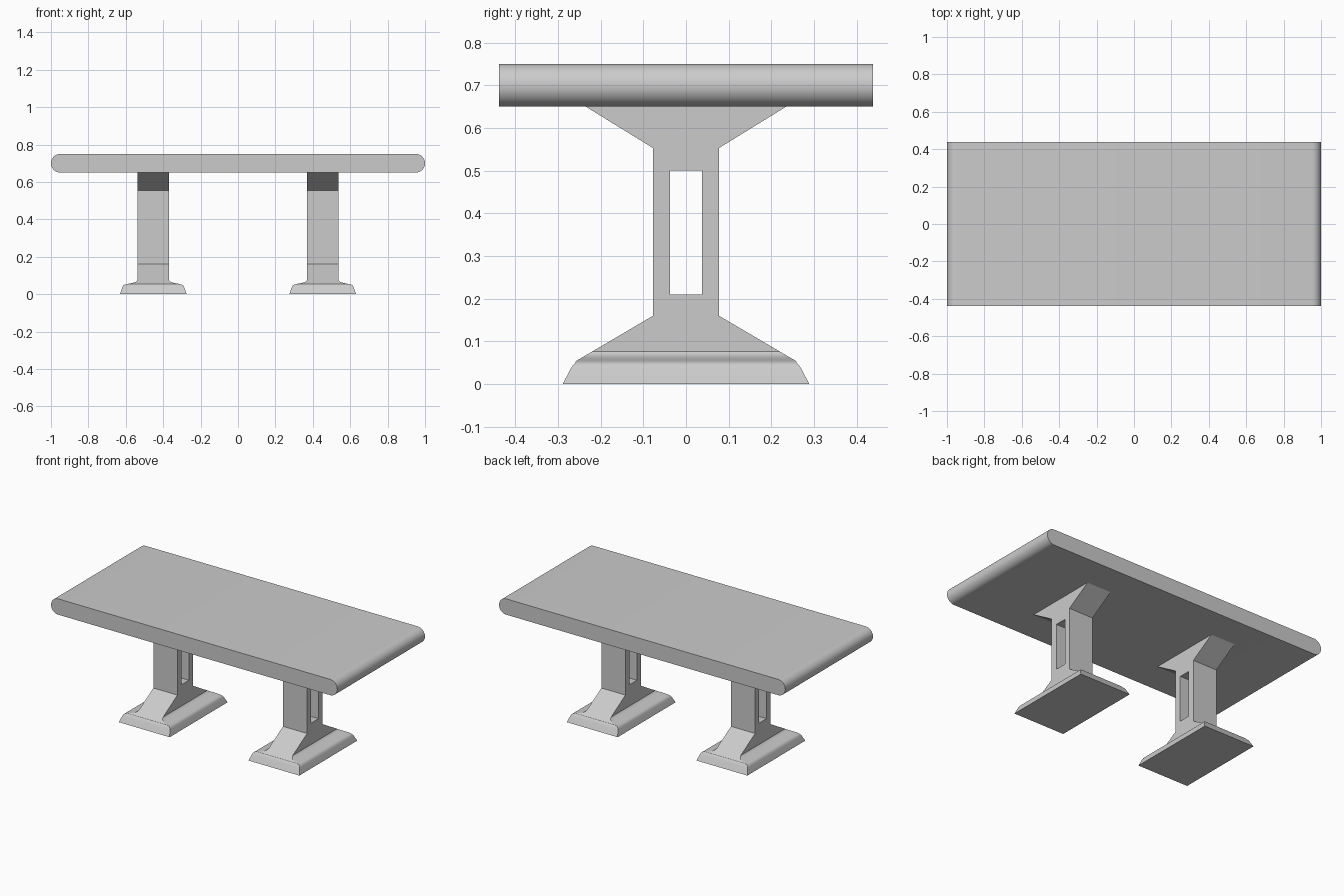
import bpy, bmesh, math

if "Cube" in bpy.data.objects:
    bpy.data.objects.remove(bpy.data.objects["Cube"])

def finish(name, bm):
    bmesh.ops.recalc_face_normals(bm, faces=bm.faces)
    mesh = bpy.data.meshes.new(name)
    bm.to_mesh(mesh)
    bm.free()
    ob = bpy.data.objects.new(name, mesh)
    bpy.context.collection.objects.link(ob)
    return ob

def smooth(ob, angle=30):
    bpy.ops.object.select_all(action='DESELECT')
    ob.select_set(True)
    bpy.context.view_layer.objects.active = ob
    bpy.ops.object.shade_smooth_by_angle(angle=math.radians(angle))

def loft(name, cx, levels):
    """Stack of centred rectangles: (z, half x, half y)."""
    bm = bmesh.new()
    rings = [[bm.verts.new((cx + sx * hx, sy * hy, z))
              for sx, sy in ((-1, -1), (1, -1), (1, 1), (-1, 1))]
             for z, hx, hy in levels]
    for a, b in zip(rings, rings[1:]):
        for i in range(4):
            j = (i + 1) % 4
            bm.faces.new((a[i], a[j], b[j], b[i]))
    bm.faces.new(rings[0])
    bm.faces.new(rings[-1])
    return finish(name, bm)

# Table top: stadium profile with round ends, extruded along y
R, N, DEPTH = 0.05, 16, 0.875
bm = bmesh.new()
profile = []
for side in (1, -1):
    for i in range(N + 1):
        a = -math.pi / 2 + math.pi * i / N
        profile.append(bm.verts.new((side * (1 - R + R * math.cos(a)), -DEPTH / 2,
                                     0.70 + side * R * math.sin(a))))
face = bm.faces.new(profile)
geom = bmesh.ops.extrude_face_region(bm, geom=[face])['geom']
bmesh.ops.translate(bm, vec=(0, DEPTH, 0),
                    verts=[v for v in geom if isinstance(v, bmesh.types.BMVert)])
# extrude_face_region may keep or drop the source face; make sure both ends are closed
open_edges = [e for e in bm.edges if e.is_boundary]
if open_edges:
    bmesh.ops.holes_fill(bm, edges=open_edges, sides=0)
smooth(finish("table_top", bm))

# Pedestals: moulded foot, sloped shoulder, post and flared head
def ramp(z):
    return 0.0775 + (0.16 - z) * 1.70

foot = [(0.0, 0.178, 0.289), (0.036, 0.166, 0.270), (0.044, 0.162, 0.265),
        (0.050, 0.155, 0.259), (0.054, 0.143, ramp(0.054))]
cove = [(z, hx, ramp(z)) for z, hx in
        ((0.057, 0.125), (0.060, 0.110), (0.064, 0.097), (0.069, 0.089), (0.076, 0.084))]
post = [(0.16, 0.084, 0.0775), (0.553, 0.084, 0.0775), (0.65, 0.084, 0.235)]

for label, cx in (("left", -0.453), ("right", 0.453)):
    leg = loft(label + "_pedestal", cx, foot + cove + post)
    # Window through the post
    cutter = loft(label + "_window_cutter", cx, [(0.21, 0.3, 0.037), (0.50, 0.3, 0.037)])
    cutter.hide_render = True
    mod = leg.modifiers.new("window", 'BOOLEAN')
    mod.operation = 'DIFFERENCE'
    mod.solver = 'EXACT'
    mod.object = cutter
    bpy.context.view_layer.objects.active = leg
    bpy.ops.object.modifier_apply(modifier=mod.name)
    bpy.data.objects.remove(cutter)
    smooth(leg)
